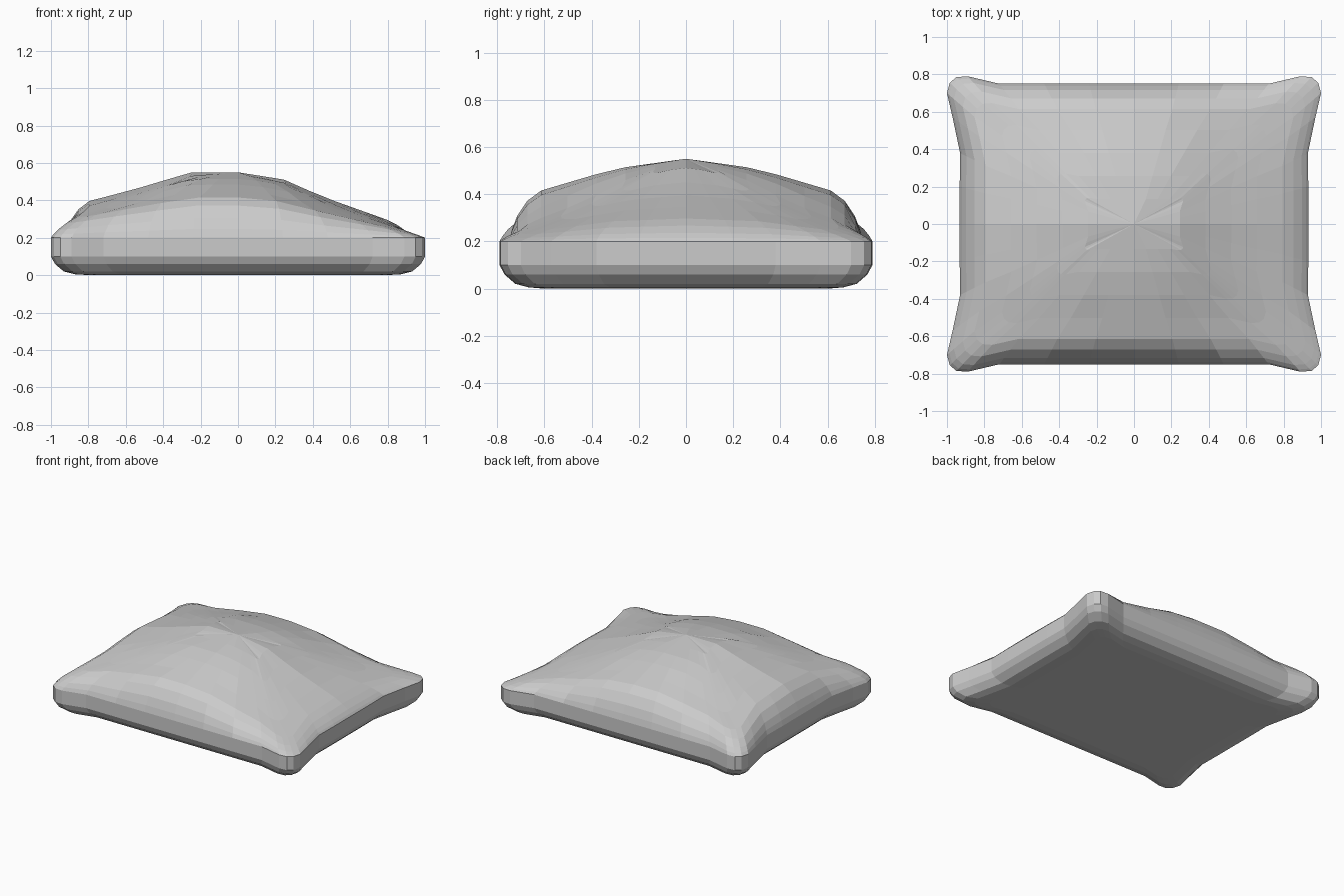
import bpy, bmesh

if "Cube" in bpy.data.objects:
    bpy.data.objects.remove(bpy.data.objects["Cube"])

# height of the top along x (at the middle), and its falloff along y
RIDGE = [(-1.0, .32), (-.88, .37), (-.8, .395), (-.55, .46), (-.25, .55), (.05, .55),
         (.25, .51), (.45, .42), (.8, .295), (1.0, .235)]
FALL = [(0, 1), (.3, .88), (.62, .61), (.8, .5)]


def lerp(table, v):
    for (a, p), (b, q) in zip(table, table[1:]):
        if v <= b:
            return p + (q - p) * max(0, v - a) / (b - a)
    return table[-1][1]


def height(x, y):
    return .2 + (lerp(RIDGE, x) - .2) * lerp(FALL, abs(y))


# outline with pulled-out corners: one quadrant mirrored into a loop
quad = [(.932, 0), (.932, .2), (.93, .38), (.97, .57), (1, .70), (.985, .755),
        (.95, .785), (.89, .79), (.72, .75), (.48, .75), (.24, .75), (0, .75)]
half = quad + [(-x, y) for x, y in reversed(quad[:-1])]
outline = half + [(x, -y) for x, y in reversed(half[1:-1])]

# edge profile: bottom rings (inset, z) and top rings (inset, share of height)
BOTTOM = [(.2, 0), (.12, .005), (.065, .02), (.02, .06), (0, .1)]
TOP = [(0, 0), (.012, .25), (.035, .55), (.08, .85), (.14, 1), (.28, 1),
       (.42, 1), (.56, 1), (.70, 1)]

bm = bmesh.new()
rings = []


def add_ring(inset, z=None, share=None):
    ring = []
    for x, y in outline:
        px, py = x * (1 - inset / .95), y * (1 - inset / .85)
        if inset <= .14:
            py = y * (1 - inset / .77)
        pz = z if share is None else .2 + (height(px, py) - .2) * share
        ring.append(bm.verts.new((px, py, pz)))
    rings.append(ring)


for d, z in BOTTOM:
    add_ring(d, z=z)
for d, f in TOP:
    add_ring(d, share=f)

n = len(outline)
for a, b in zip(rings, rings[1:]):
    for i in range(n):
        j = (i + 1) % n
        bm.faces.new((a[i], a[j], b[j], b[i]))

# flat underside and a fan closing the top
bm.faces.new(rings[0][::-1])
tip = bm.verts.new((0, 0, height(0, 0)))
for i in range(n):
    bm.faces.new((rings[-1][i], rings[-1][(i + 1) % n], tip))

bmesh.ops.recalc_face_normals(bm, faces=bm.faces)
mesh = bpy.data.meshes.new("cushion")
bm.to_mesh(mesh)
bm.free()
obj = bpy.data.objects.new("cushion", mesh)
bpy.context.collection.objects.link(obj)
